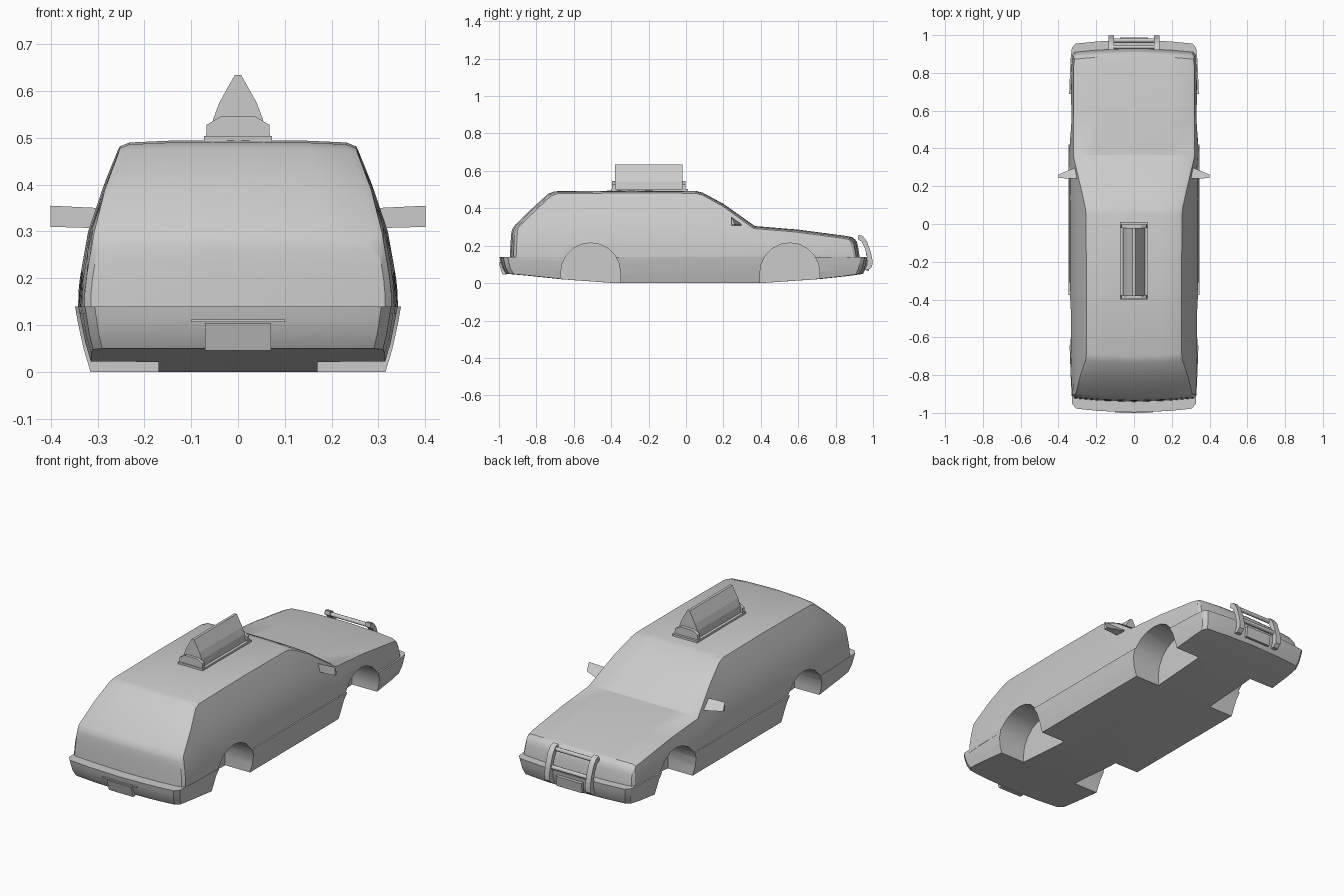
import bpy, bmesh, math

if "Cube" in bpy.data.objects:
    bpy.data.objects.remove(bpy.data.objects["Cube"])

# half width of the car body at a given height
WIDTH = [(0, .315), (.07, .336), (.14, .348), (.2, .342), (.3, .324),
         (.4, .29), (.478, .258), (.5, .243)]


def half_width(z):
    for (z0, w0), (z1, w1) in zip(WIDTH, WIDTH[1:]):
        if z <= z1:
            return w0 + (w1 - w0) * (max(z, 0) - z0) / (z1 - z0)
    return WIDTH[-1][1]


def finish(name, bm, smooth=None):
    bmesh.ops.recalc_face_normals(bm, faces=bm.faces)
    me = bpy.data.meshes.new(name)
    bm.to_mesh(me)
    bm.free()
    ob = bpy.data.objects.new(name, me)
    bpy.context.collection.objects.link(ob)
    return ob


def shell(name, rows, close_z, levels, drop, lean, scale=1):
    """Curved cap grid over rows (y, z, width scale) with walls running to close_z."""
    fracs = [-1, -.94, -.6, 0, .6, .94, 1]
    n, m = len(rows), len(fracs)
    bm = bmesh.new()

    def point(i, j, t):
        y, z, s = rows[i]
        f = fracs[j]
        z -= drop * abs(f) ** 24 + drop * .3 * f * f
        z += (close_z - z) * t
        if abs(y) > .85:
            y += math.copysign(lean[y > 0] * math.sqrt(t), y)
        return bm.verts.new((f * half_width(z) * s * scale, y * (1 - .02 * f * f), z))

    grid = [[point(i, j, 0) for j in range(m)] for i in range(n)]
    for i in range(n - 1):
        for j in range(m - 1):
            bm.faces.new((grid[i][j], grid[i][j + 1], grid[i + 1][j + 1], grid[i + 1][j]))
    edge = ([(0, j) for j in range(m)] + [(i, m - 1) for i in range(1, n)] +
            [(n - 1, j) for j in range(m - 2, -1, -1)] + [(i, 0) for i in range(n - 2, 0, -1)])
    ring = [grid[i][j] for i, j in edge]
    for t in levels:
        new = [point(i, j, t) for i, j in edge]
        for k in range(len(ring)):
            q = (k + 1) % len(ring)
            bm.faces.new((ring[k], ring[q], new[q], new[k]))
        ring = new
    bm.faces.new(ring)
    return finish(name, bm)


def loft(name, ends):
    """Solid between two matching end outlines."""
    bm = bmesh.new()
    a, b = [[bm.verts.new(p) for p in e] for e in ends]
    for k in range(len(a)):
        q = (k + 1) % len(a)
        bm.faces.new((a[k], a[q], b[q], b[k]))
    bm.faces.new(a)
    bm.faces.new(b)
    return finish(name, bm)


def prism(name, profile, axis, lo, hi):
    if axis == 'x':
        return loft(name, [[(v, a, b) for a, b in profile] for v in (lo, hi)])
    return loft(name, [[(a, v, b) for a, b in profile] for v in (lo, hi)])


def box(name, x, y, z):
    return prism(name, [(y[0], z[0]), (y[1], z[0]), (y[1], z[1]), (y[0], z[1])], 'x', *x)


def smooth(ob, angle):
    bpy.ops.object.select_all(action='DESELECT')
    ob.select_set(True)
    bpy.context.view_layer.objects.active = ob
    bpy.ops.object.shade_smooth_by_angle(angle=math.radians(angle))


def boolean(ob, tool, operation):
    mod = ob.modifiers.new(operation, 'BOOLEAN')
    mod.operation, mod.solver, mod.object = operation, 'EXACT', tool
    bpy.context.view_layer.objects.active = ob
    bpy.ops.object.modifier_apply(modifier=mod.name)
    bpy.data.objects.remove(tool)


# cabin, bonnet and tail
body = shell("car_body", [
    (-.93, .285, .92), (-.915, .31, .96), (-.82, .402, .98), (-.735, .479, .985),
    (-.70, .491, .99), (-.3, .495, 1), (.05, .493, 1), (.09, .483, 1), (.2, .424, 1),
    (.368, .305, 1), (.6, .286, .985), (.85, .253, .965), (.89, .246, .95), (.905, .232, .92)],
    .125, (.1, .3, .5, .75, 1), .01, (.012, .025), .988)

# bumpers, sills and floor
lower = shell("bumpers_and_sills", [
    (-.965, .05, .88), (-.94, .048, .94), (-.85, .04, .96), (-.66, .02, .98), (-.38, 0, 1),
    (.4, 0, 1), (.72, .022, .985), (.86, .037, .965), (.925, .046, .945), (.947, .05, .89)],
    .14, (.35, .75, 1), 0, (.032, .027))
boolean(body, lower, 'UNION')

# wheel wells
for yc in (-.51, .555):
    arch = [(yc + .16 * math.cos(math.pi * k / 10), .055 + .16 * math.sin(math.pi * k / 10))
            for k in range(11)]
    arch = [(yc + .16, -.05)] + arch + [(yc - .16, -.05)]
    for side in (-1, 1):
        boolean(body, prism("well_cutter", arch, 'x', side * .17, side * .5), 'DIFFERENCE')
smooth(body, 29)

# door mirrors
for side, label in ((-1, "left"), (1, "right")):
    loft("mirror_" + label, [
        [(side * .295, y, z) for y, z in ((.24, .35), (.24, .307), (.305, .308))],
        [(side * .40, y, z) for y, z in ((.243, .355), (.243, .31), (.262, .313))]])

# roof sign: base, sloped panel and end clips
box("sign_base", (-.073, .073), (-.40, .01), (.485, .504))
half = [(.058, .504), (.053, .54), (.04, .575), (.007, .634)]
prism("sign_panel", half + [(-x, z) for x, z in reversed(half)], 'y', -.38, -.02)
half = [(.068, .504), (.067, .528), (.036, .546)]
for y in (-.395, -.02):
    prism("sign_end_clip", half + [(-x, z) for x, z in reversed(half)], 'y', y, y + .018)

# front push bar: curved uprights and cross tubes
curve = [(.922, .258), (.945, .252), (.968, .222), (.987, .17), (.998, .12), (.995, .088),
         (.975, .07), (.955, .07), (.968, .10), (.968, .14), (.957, .185), (.94, .22), (.92, .235)]
for x in (-.12, .12):
    smooth(prism("push_bar_upright", curve, 'x', x - .015, x + .015), 40)
for y, z in ((.937, .237), (.972, .155)):
    tube = [(y + .011 * math.cos(k * math.pi / 4), z + .011 * math.sin(k * math.pi / 4))
            for k in range(8)]
    smooth(prism("push_bar_tube", tube, 'x', -.12, .12), 50)

# number plates
prism("front_plate", [(.965, .065), (.978, .065), (.987, .12), (.97, .12)], 'x', -.075, .075)
prism("rear_plate", [(-.96, .046), (-.982, .046), (-1.0, .105), (-.97, .105)], 'x', -.071, .071)
box("rear_plate_strip", (-.1, .1), (-.998, -.97), (.107, .112))
